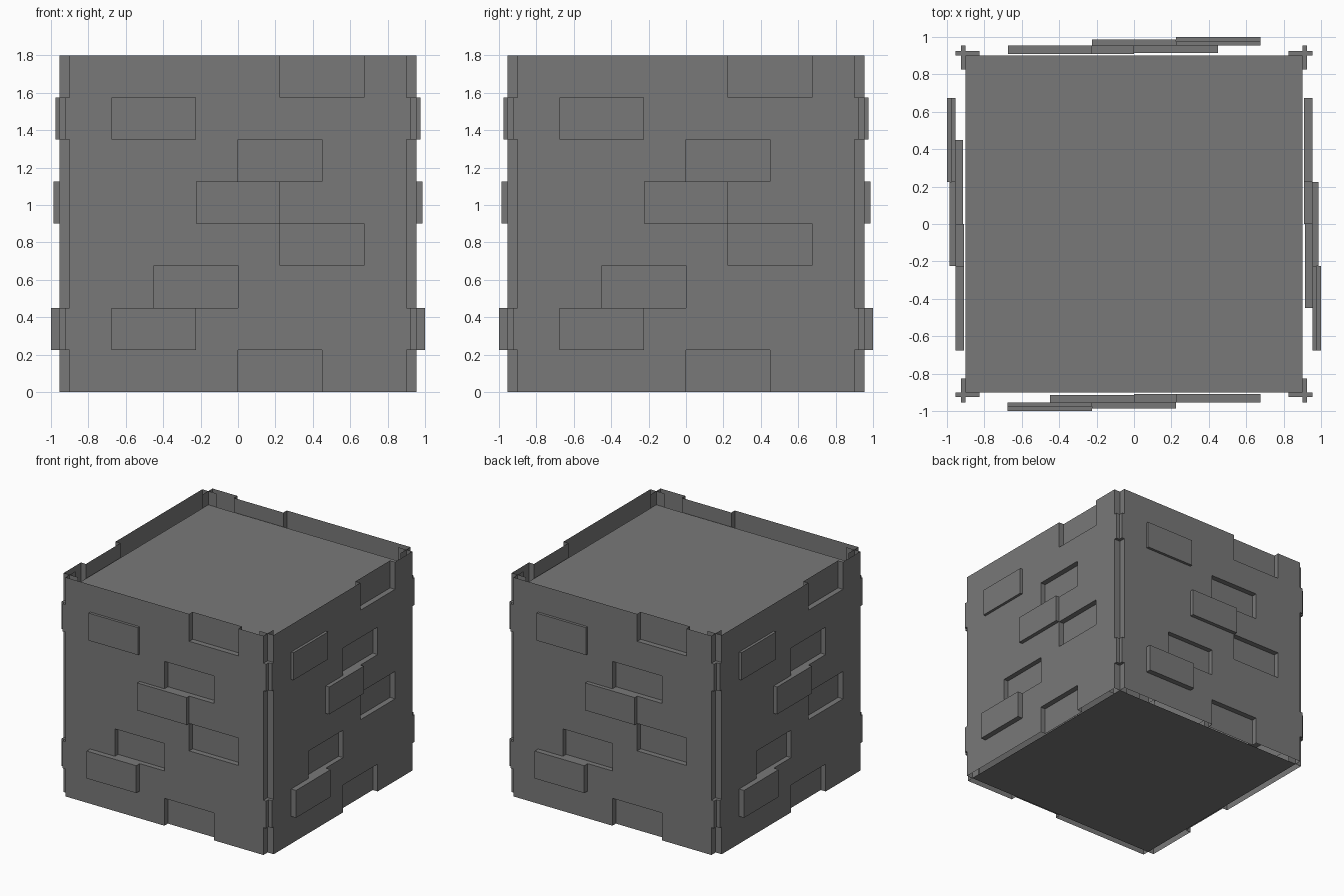
import bpy, bmesh, math
from mathutils import Matrix

if "Cube" in bpy.data.objects:
    bpy.data.objects.remove(bpy.data.objects["Cube"])

grey = bpy.data.materials.new("stone grey")
grey.diffuse_color = (0.19, 0.19, 0.19, 1)
grey.use_nodes = True
grey.node_tree.nodes["Principled BSDF"].inputs["Base Color"].default_value = grey.diffuse_color

U = 0.225            # brick module
BASE = 0.955         # main wall plane
INNER = 0.825        # inner edge of the end flanges
HALF, TOOTH = 0.9, 0.925
TOOTH_ROWS = (1, 6)  # rows whose ends stick out at the corners

# (first column, row, distance of brick face from centre), each brick two columns wide
BRICKS = [(1, 6, 0.977), (3, 4, 0.987), (1, 1, 1.0),
          (5, 7, 0.91), (4, 5, 0.91), (5, 3, 0.91), (2, 2, 0.914), (4, 0, 0.91)]
depth = {}
for c, r, d in BRICKS:
    depth[c, r] = depth[c + 1, r] = d


def finish(name, bm):
    bmesh.ops.remove_doubles(bm, verts=bm.verts[:], dist=1e-5)
    me = bpy.data.meshes.new(name)
    bm.to_mesh(me)
    bm.free()
    me.materials.append(grey)
    ob = bpy.data.objects.new(name, me)
    bpy.context.collection.objects.link(ob)
    return ob


def quad(bm, *pts):
    bm.faces.new([bm.verts.new(p) for p in pts])


def edge(r):
    return TOOTH if r in TOOTH_ROWS else HALF


def col_x(i, r):
    return math.copysign(edge(r), i - 4) if i in (0, 8) else (i - 4) * U


def build_wall(name, angle):
    bm = bmesh.new()
    for r in range(8):
        z0, z1 = r * U, (r + 1) * U
        for c in range(8):
            d = depth.get((c, r), BASE)
            x0, x1 = col_x(c, r), col_x(c + 1, r)
            # brick face
            quad(bm, (x0, -d, z0), (x1, -d, z0), (x1, -d, z1), (x0, -d, z1))
            # step to the next column
            if c < 7:
                e = depth.get((c + 1, r), BASE)
                if e != d:
                    quad(bm, (x1, -d, z0), (x1, -e, z0), (x1, -e, z1), (x1, -d, z1))
            # step to the row above
            if r < 7:
                e = depth.get((c, r + 1), BASE)
                if e != d:
                    quad(bm, (x0, -d, z1), (x1, -d, z1), (x1, -e, z1), (x0, -e, z1))
        # end flanges turning inwards, with ledges where the toothing starts
        for s in (-1, 1):
            x = s * edge(r)
            pts = [(x, -BASE, z0), (x, -INNER, z0), (x, -INNER, z1), (x, -BASE, z1)]
            quad(bm, *(pts if s > 0 else pts[::-1]))
            if r < 7 and edge(r) != edge(r + 1):
                xa, xb = sorted((x, s * edge(r + 1)))
                pts = [(xa, -BASE, z1), (xb, -BASE, z1), (xb, -INNER, z1), (xa, -INNER, z1)]
                quad(bm, *(pts if edge(r) > edge(r + 1) else pts[::-1]))
    bm.transform(Matrix.Rotation(angle, 4, 'Z'))
    finish(name, bm)


for i, side in enumerate(("front", "right", "back", "left")):
    build_wall(side + "_wall", i * math.pi / 2)

# sunken top panel and bottom panel
for name, z, up in (("top_panel", 1.6875, True), ("bottom_panel", 0.0, False)):
    bm = bmesh.new()
    p = [(-HALF, -HALF, z), (HALF, -HALF, z), (HALF, HALF, z), (-HALF, HALF, z)]
    quad(bm, *(p if up else p[::-1]))
    finish(name, bm)
